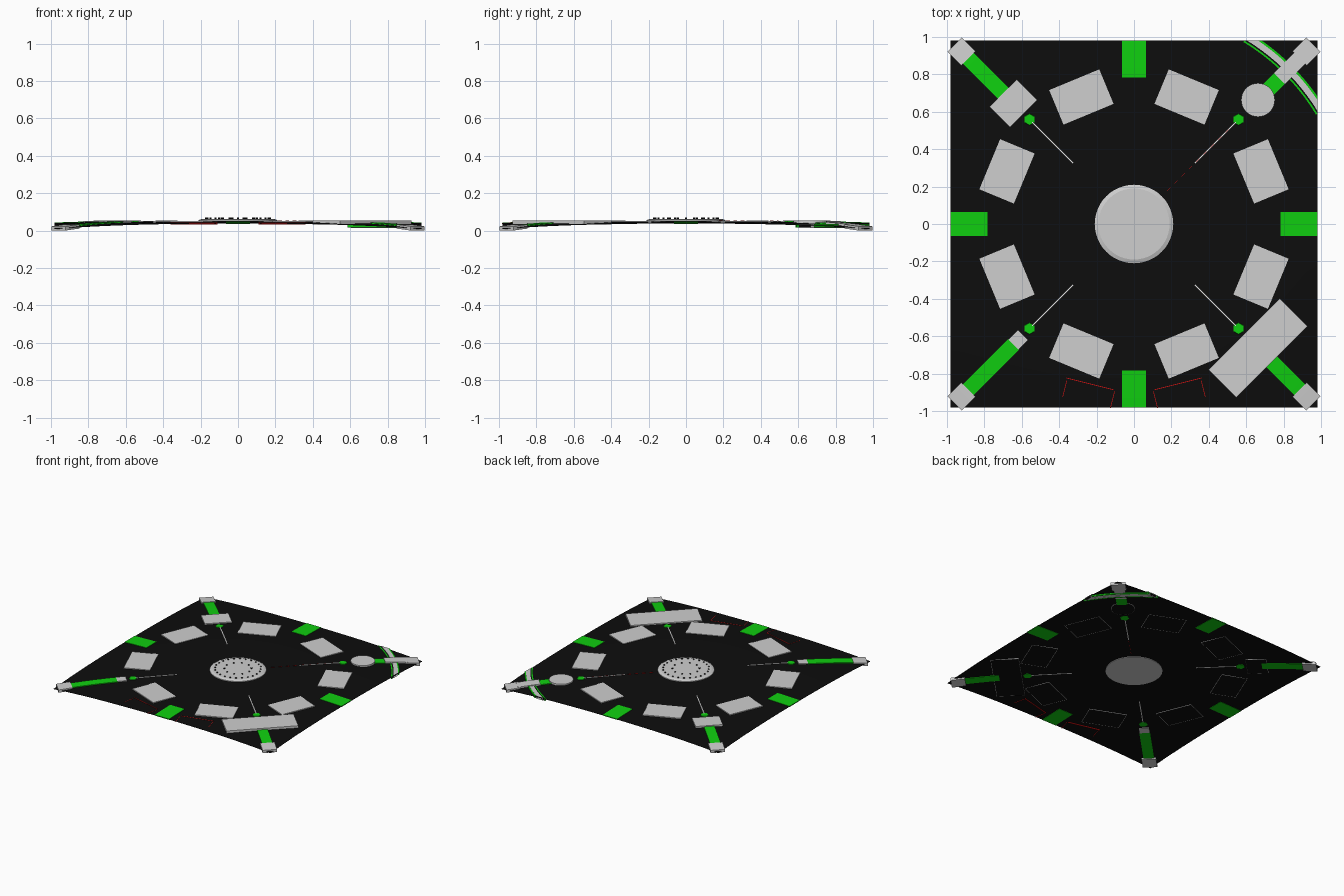
import bpy
import bmesh
from math import pi, cos, sin, radians
from mathutils import Matrix

cube = bpy.data.objects.get("Cube")
if cube:
    bpy.data.objects.remove(cube, do_unlink=True)


def material(name, rgb):
    m = bpy.data.materials.new(name)
    m.use_nodes = True
    m.diffuse_color = (*rgb, 1)
    m.node_tree.nodes["Principled BSDF"].inputs["Base Color"].default_value = (*rgb, 1)
    return m


BLACK = material("matte black", (0.004, 0.004, 0.004))
GREY = material("light grey", (0.62, 0.62, 0.62))
GREEN = material("bright green", (0.005, 0.62, 0.005))
RED = material("red", (0.6, 0.006, 0.006))
WHITE = material("white", (0.85, 0.85, 0.85))


def height(x, y):
    """Gently domed surface whose corners droop."""
    return 0.05 - 0.011 * (x * x + y * y) ** 2


def finish(name, bm, *mats):
    bmesh.ops.recalc_face_normals(bm, faces=bm.faces)
    mesh = bpy.data.meshes.new(name)
    bm.to_mesh(mesh)
    bm.free()
    for m in mats:
        mesh.materials.append(m)
    obj = bpy.data.objects.new(name, mesh)
    bpy.context.collection.objects.link(obj)
    return obj


def draped(name, x, y, angle, length, width, lo, hi, mat, seg=(1, 1)):
    """Slab that follows the dome; lo and hi are offsets from its surface."""
    bm = bmesh.new()
    place = Matrix.Translation((x, y, 0)) @ Matrix.Rotation(angle, 4, "Z")
    place = place @ Matrix.Diagonal((length, width, 1, 1))
    bmesh.ops.create_grid(bm, x_segments=seg[0], y_segments=seg[1], size=0.5, matrix=place)
    for v in bm.verts:
        v.co.z = height(v.co.x, v.co.y) + lo
    ext = bmesh.ops.extrude_face_region(bm, geom=bm.faces[:])
    top = [g for g in ext["geom"] if isinstance(g, bmesh.types.BMVert)]
    bmesh.ops.translate(bm, verts=top, vec=(0, 0, hi - lo))
    return finish(name, bm, mat)


def radial(name, angle, r0, r1, width, lo, hi, mat, seg=1):
    """Draped slab running outwards between two radii."""
    r = (r0 + r1) / 2
    return draped(name, r * cos(angle), r * sin(angle), angle, r1 - r0, width,
                  lo, hi, mat, (seg, 1))


def dark_base(bm):
    """Thin light rim around a black underside."""
    bm.normal_update()
    base = [f for f in bm.faces if f.normal.z < -0.9]
    bmesh.ops.inset_region(bm, faces=base, thickness=0.004)
    for f in base:
        f.material_index = 1


def plate(name, r, angle, depth, width, z0, z1):
    bm = bmesh.new()
    m = Matrix.Rotation(angle, 4, "Z") @ Matrix.Translation((r, 0, (z0 + z1) / 2))
    bmesh.ops.create_cube(bm, size=1, matrix=m @ Matrix.Diagonal((depth, width, z1 - z0, 1)))
    dark_base(bm)
    return finish(name, bm, GREY, BLACK)


def cylinder(bm, x, y, z0, z1, r0, r1, sides):
    return bmesh.ops.create_cone(
        bm, cap_ends=True, segments=sides, radius1=r0, radius2=r1, depth=z1 - z0,
        matrix=Matrix.Translation((x, y, (z0 + z1) / 2)))


def ring_band(name, r0, r1, z0, z1, mat):
    """Arc across one corner, ending at the sheet edges."""
    bm = bmesh.new()
    a0, a1, n = radians(31), radians(59), 20
    loops = []
    for i in range(n + 1):
        a = a0 + (a1 - a0) * i / n
        loops.append([bm.verts.new((r * cos(a), r * sin(a), z))
                      for r, z in ((r0, z0), (r1, z0), (r1, z1), (r0, z1))])
    for p, q in zip(loops, loops[1:]):
        for k in range(4):
            j = (k + 1) % 4
            bm.faces.new((p[k], p[j], q[j], q[k]))
    bm.faces.new(loops[0])
    bm.faces.new(loops[-1])
    # trim flush with the straight edges of the sheet
    for axis in ((1, 0, 0), (0, 1, 0)):
        co = tuple(0.98 * c for c in axis)
        bmesh.ops.bisect_plane(bm, geom=bm.verts[:] + bm.edges[:] + bm.faces[:],
                               plane_co=co, plane_no=axis, clear_outer=True)
    return finish(name, bm, mat)


# Domed base sheet
sheet = draped("base_sheet", 0, 0, 0, 1.96, 1.96, -0.002, 0, BLACK, (32, 32))
for p in sheet.data.polygons:
    p.use_smooth = abs(p.normal.z) > 0.7

# Eight plates in a ring, four green edge tabs
for k in range(8):
    plate(f"ring_plate_{k + 1}", 0.735, pi / 8 + k * pi / 4, 0.2, 0.29, 0.042, 0.052)
for k in range(4):
    radial(f"edge_tab_{k + 1}", k * pi / 2, 0.782, 0.98, 0.13, -0.004, 0.003, GREEN, 4)

# Central hub with studs: light tops, dark sides
bm = bmesh.new()
cylinder(bm, 0, 0, 0.044, 0.056, 0.21, 0.21, 48)
cylinder(bm, 0, 0, 0.056, 0.063, 0.21, 0.19, 48)
finish("centre_disc", bm, GREY)
bm = bmesh.new()
for count, r in ((24, 0.17), (10, 0.1)):
    for k in range(count):
        a = 2 * pi * k / count
        cylinder(bm, r * cos(a), r * sin(a), 0.06, 0.07, 0.006, 0.006, 8)
bm.normal_update()
for f in bm.faces:
    f.material_index = int(f.normal.z > 0.5)
finish("disc_studs", bm, BLACK, GREY)

# Corners: cap, arm, clip and thin wire; the arm start varies
corners = {"back_left": (45, 1.0), "back_right": (135, 0.95),
           "front_right": (225, 0.91), "front_left": (315, 1.0)}
for name, (deg, start) in corners.items():
    a = radians(deg)
    radial(name + "_cap", a, 1.252, 1.357, 0.108, -0.0125, 0.01, GREY, 3)
    radial(name + "_arm", a, start, 1.26, 0.08, -0.006, 0.006, GREEN, 8)
    radial(name + "_wire", a, 0.46, 0.77, 0.007, -0.004, 0.004, WHITE, 6)
    bm = bmesh.new()
    x, y = 0.79 * cos(a), 0.79 * sin(a)
    cylinder(bm, x, y, 0.04, 0.05, 0.034, 0.03, 6)
    finish(name + "_clip", bm, GREEN)

# Different arm heads
radial("front_right_arm_tip", radians(225), 0.84, 0.912, 0.074, -0.006, 0.007, GREY)
plate("back_right_head", 0.913, radians(135), 0.155, 0.205, 0.036, 0.053)
plate("front_left_head", 0.938, radians(315), 0.21, 0.54, 0.033, 0.054)
bm = bmesh.new()
cylinder(bm, 0.663, 0.663, 0.034, 0.053, 0.09, 0.09, 32)
dark_base(bm)
finish("back_left_head", bm, GREY, BLACK)
radial("back_left_arm_sleeve", radians(45), 1.1, 1.27, 0.085, -0.008, 0.012, GREY, 5)

# Layered arc across the back left corner
ring_band("arc_inner_edge", 1.135, 1.144, 0.016, 0.035, GREEN)
ring_band("arc_core", 1.144, 1.152, 0.018, 0.033, BLACK)
ring_band("arc_band", 1.152, 1.184, 0.014, 0.036, GREY)
ring_band("arc_outer_edge", 1.184, 1.195, 0.016, 0.035, GREEN)

# Thin red fins near the front edge
for side, label in ((-1, "right"), (1, "left")):
    tilt = side * radians(14)
    draped(f"front_{label}_red_fin", side * 0.235, -0.855, tilt, 0.26, 0.004,
           -0.01, 0.002, RED, (4, 1))
    for x, y in ((0.37, -0.88), (0.115, -0.94)):
        draped(f"front_{label}_red_leg", side * x, y, pi / 2 + tilt, 0.09, 0.003,
               -0.004, 0.001, RED)

# Dashed red line towards the back left corner
for k in range(9):
    r = 0.25 + k * 0.055
    radial(f"red_dash_{k + 1}", radians(45), r, r + 0.025, 0.003, -0.003, 0.005, RED)
